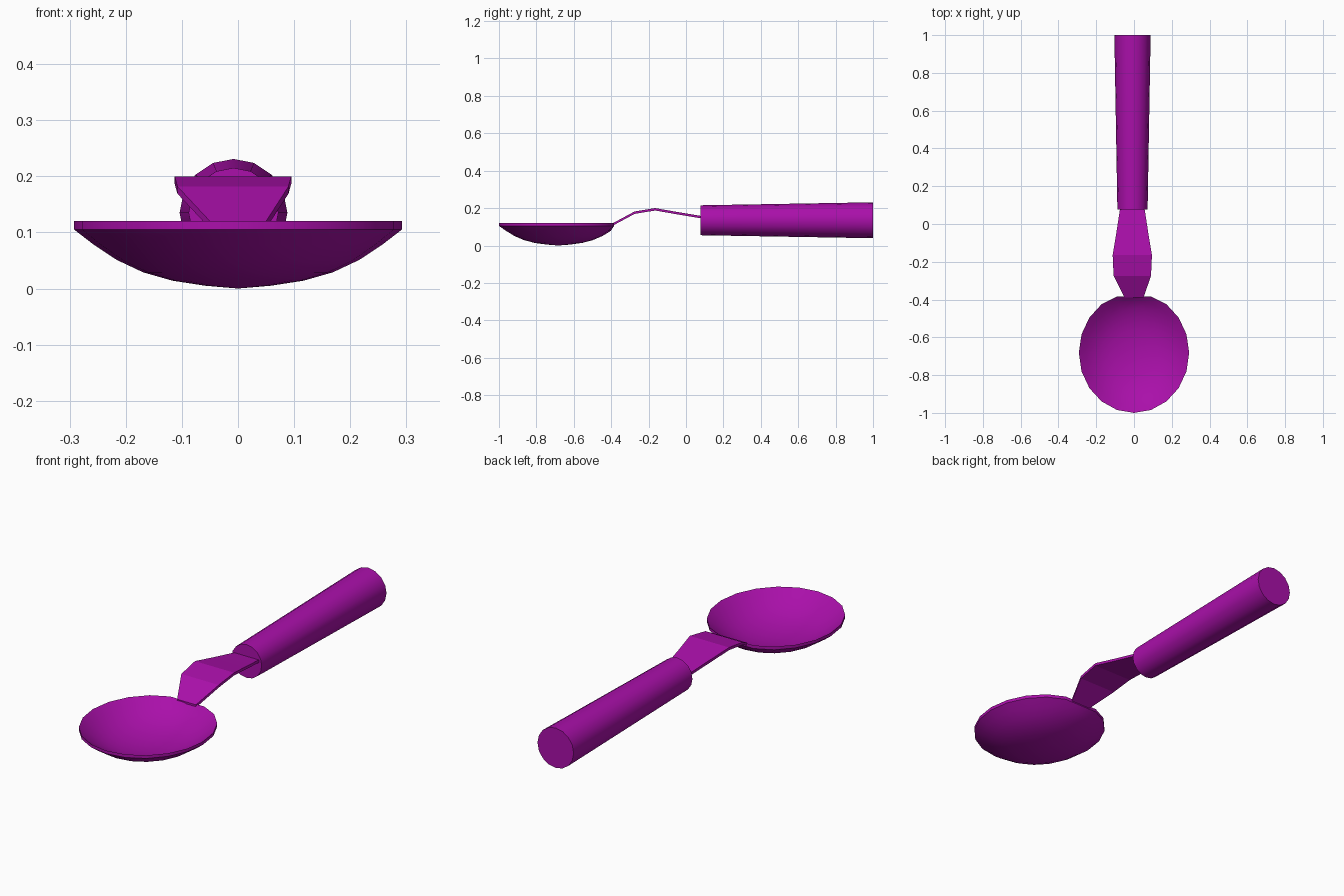
import bpy, bmesh, math

if "Cube" in bpy.data.objects:
    bpy.data.objects.remove(bpy.data.objects["Cube"])

purple = bpy.data.materials.new("purple")
purple.diffuse_color = (0.4, 0.005, 0.4, 1)
purple.use_nodes = True
purple.node_tree.nodes["Principled BSDF"].inputs["Base Color"].default_value = purple.diffuse_color


def finish(name, bm, angle):
    bmesh.ops.recalc_face_normals(bm, faces=bm.faces)
    mesh = bpy.data.meshes.new(name)
    bm.to_mesh(mesh)
    bm.free()
    mesh.materials.append(purple)
    obj = bpy.data.objects.new(name, mesh)
    bpy.context.collection.objects.link(obj)
    bpy.ops.object.select_all(action='DESELECT')
    obj.select_set(True)
    bpy.context.view_layer.objects.active = obj
    bpy.ops.object.shade_smooth_by_angle(angle=math.radians(angle))
    return obj


def bridge(bm, a, b):
    for i in range(len(a)):
        j = (i + 1) % len(a)
        bm.faces.new((a[i], a[j], b[j], b[i]))


# Bowl: oval rings, outer shell up over the rim and down the inner shell
def build_bowl():
    bm = bmesh.new()
    sides = 20
    outer = [(0.2, 0.005), (0.4, 0.014), (0.58, 0.029), (0.74, 0.051),
             (0.88, 0.078), (1.0, 0.105)]
    inner = [(1.0, 0.12)] + [(r, z + 0.014) for r, z in reversed(outer[:-1])]
    rings = []
    for r, z in outer + inner:
        ring = []
        for i in range(sides):
            a = 2 * math.pi * i / sides
            y = -0.682 + 0.318 * r * math.sin(a)
            ring.append(bm.verts.new((0.292 * r * math.cos(a), min(y, -0.384), z)))
        rings.append(ring)
    for a, b in zip(rings, rings[1:]):
        bridge(bm, a, b)
    for ring, z in ((rings[0], 0.0), (rings[-1], 0.016)):
        tip = bm.verts.new((0, -0.682, z))
        for i in range(sides):
            bm.faces.new((ring[i], ring[(i + 1) % sides], tip))
    finish("bowl", bm, 35)


# Neck: bent flat strip, stations are (y, top z, half width)
def build_neck():
    bm = bmesh.new()
    stations = [(-0.39, 0.12, 0.05), (-0.275, 0.182, 0.099), (-0.165, 0.2, 0.104),
                (-0.05, 0.18, 0.085), (0.1, 0.155, 0.062)]
    rings = []
    for k, (y, z, w) in enumerate(stations):
        cx = 0 if k == 0 else -0.009
        rings.append([bm.verts.new((cx + s * w, y, z - t))
                      for s, t in ((-1, 0), (1, 0), (1, 0.013), (-1, 0.013))])
    for a, b in zip(rings, rings[1:]):
        bridge(bm, a, b)
    bm.faces.new(rings[0])
    bm.faces.new(rings[-1])
    finish("neck", bm, 15)


# Handle: slightly tapered rod with flat ends
def build_handle():
    bm = bmesh.new()
    rings = []
    for y, r in ((0.077, 0.08), (1.0, 0.096)):
        rings.append([bm.verts.new((-0.008 + r * math.cos(math.tau * i / 16), y,
                                    0.135 + r * math.sin(math.tau * i / 16)))
                      for i in range(16)])
    bridge(bm, *rings)
    bm.faces.new(rings[0])
    bm.faces.new(rings[1])
    finish("handle", bm, 35)


build_bowl()
build_neck()
build_handle()
